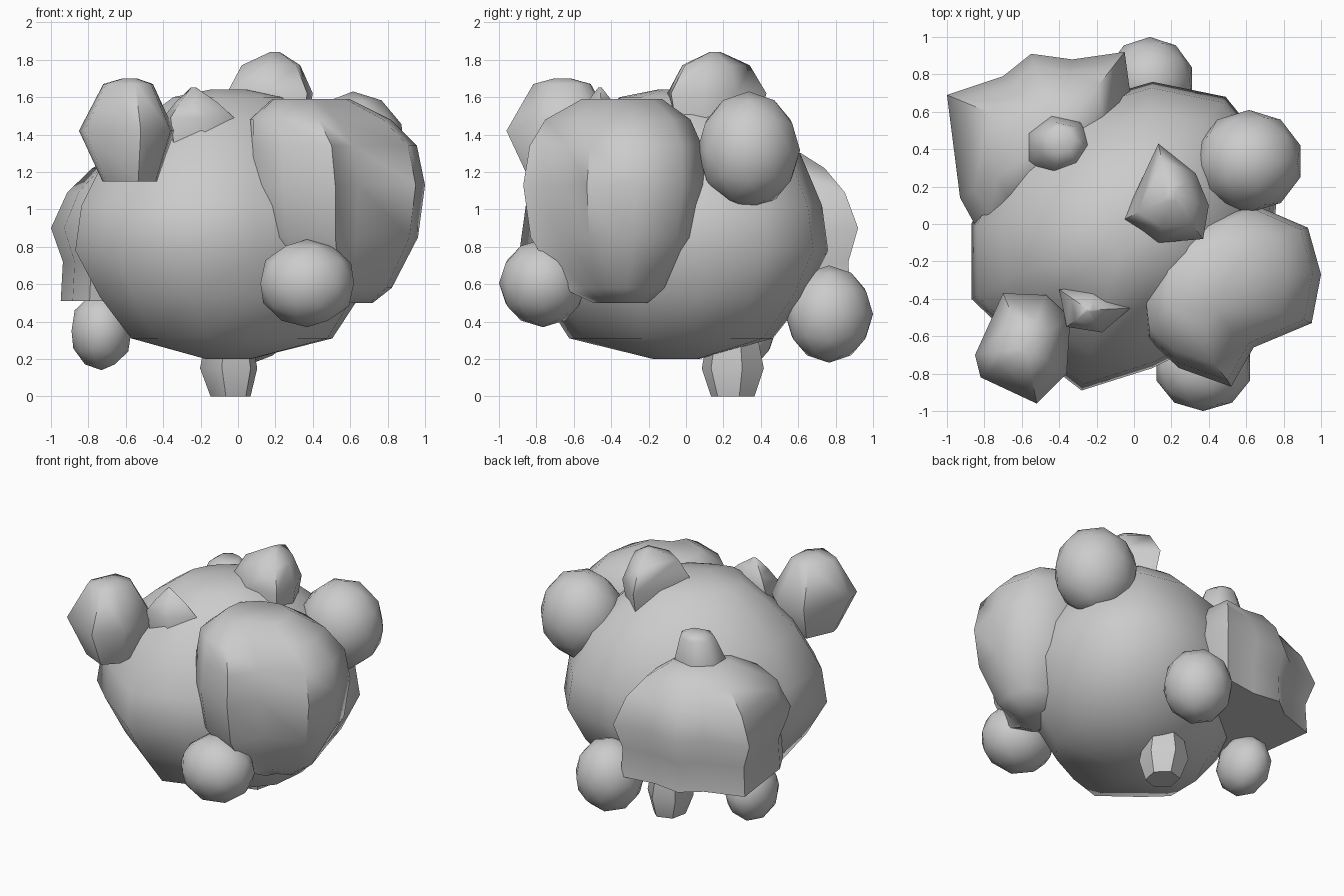
import bpy, bmesh, math
from mathutils import Vector

if "Cube" in bpy.data.objects:
    bpy.data.objects.remove(bpy.data.objects["Cube"])


def finish(name, bm, angle=55):
    bmesh.ops.recalc_face_normals(bm, faces=bm.faces)
    mesh = bpy.data.meshes.new(name)
    bm.to_mesh(mesh)
    bm.free()
    ob = bpy.data.objects.new(name, mesh)
    bpy.context.collection.objects.link(ob)
    bpy.ops.object.select_all(action='DESELECT')
    ob.select_set(True)
    bpy.context.view_layer.objects.active = ob
    bpy.ops.object.shade_smooth_by_angle(angle=math.radians(angle))
    return ob


def lump(name, outline, centre, levels):
    """Stack scaled copies of a plan outline; level = (z, scale, shift x, shift y)."""
    bm = bmesh.new()
    rings = []
    cx, cy = centre
    for z, s, dx, dy in levels:
        rings.append([bm.verts.new((cx + (x - cx) * s + dx, cy + (y - cy) * s + dy, z))
                      for x, y in outline])
    n = len(outline)
    for a, b in zip(rings, rings[1:]):
        for i in range(n):
            j = (i + 1) % n
            bm.faces.new((a[i], a[j], b[j], b[i]))
    bm.faces.new(rings[0])
    bm.faces.new(rings[-1])
    return finish(name, bm)


def pebble(name, lo, hi):
    """Low-poly ball stretched to fill a box."""
    bm = bmesh.new()
    bmesh.ops.create_icosphere(bm, subdivisions=2, radius=1)
    lo, hi = Vector(lo), Vector(hi)
    for k in range(3):
        m = max(v.co[k] for v in bm.verts)
        for v in bm.verts:
            v.co[k] = (lo[k] + hi[k]) / 2 + v.co[k] / m * (hi[k] - lo[k]) / 2
    return finish(name, bm)


# main boulder
lump("main_boulder",
     [(-.87, -.40), (-.66, -.60), (-.28, -.89), (.10, -.77), (.48, -.58), (.72, -.30),
      (.76, .10), (.70, .42), (.49, .68), (.10, .76), (-.35, .63), (-.70, .34), (-.87, 0)],
     (-.05, -.05),
     [(.20, .15, 0, 0), (.31, .66, .02, -.02), (.53, .85, .01, 0), (.78, 1, 0, 0),
      (1.02, .96, 0, 0), (1.30, .79, 0, .02), (1.48, .56, 0, .01), (1.60, .36, 0, 0), (1.64, .12, 0, 0)])

# large lobe at the front right
lump("front_right_lobe",
     [(.06, -.45), (.10, -.20), (.33, .02), (.65, .10), (.93, -.02), (1.0, -.27),
      (.95, -.53), (.64, -.66), (.52, -.87), (.24, -.77), (.08, -.62)],
     (.53, -.38),
     [(.50, .30, .05, .03), (.58, .58, .02, 0), (.85, .92, 0, 0), (1.13, 1, 0, 0),
      (1.34, .95, -.02, .01), (1.48, .80, -.09, .02), (1.59, .44, -.14, .04)])

# angular lobe at the back left
lump("back_left_lobe",
     [(-1, .69), (-.70, .79), (-.55, .91), (-.33, .88), (-.05, .92), (0, .55),
      (-.25, .20), (-.83, -.04), (-.93, .14)],
     (-.42, .45),
     [(.51, .91, 0, 0), (.72, .89, 0, 0), (.90, 1, 0, 0), (1.09, .85, 0, 0),
      (1.22, .62, 0, 0), (1.30, .35, 0, 0)])

# faceted knob at the upper left
lump("upper_left_knob",
     [(-.70, -.37), (-.47, -.38), (-.34, -.50), (-.36, -.80), (-.52, -.96), (-.82, -.82), (-.85, -.70)],
     (-.60, -.66),
     [(1.15, .58, .02, 0), (1.42, 1, 0, 0), (1.67, .52, .01, 0), (1.70, .15, .02, 0)])

# pointed knob on top
lump("top_knob",
     [(.13, .43), (-.06, .02), (.13, -.10), (.37, -.08), (.40, .10), (.33, .27)],
     (.19, .12),
     [(1.38, .8, 0, 0), (1.62, 1, 0, 0), (1.77, .68, 0, .01), (1.84, .12, .01, .03)])

# small shard on the front of the crown
lump("crown_shard",
     [(-.40, -.35), (-.21, -.34), (-.02, -.45), (-.17, -.58), (-.36, -.55)],
     (-.24, -.46),
     [(1.34, .85, 0, 0), (1.49, 1, 0, 0), (1.57, .6, 0, 0), (1.65, .08, 0, 0)])

# stub on the back of the crown
ring = [(-.40 + .17 * math.cos(a), .41 + .16 * math.sin(a))
        for a in (i * math.tau / 7 for i in range(7))]
lump("back_crown_stub", ring, (-.40, .41),
     [(1.05, 1.1, 0, 0), (1.29, 1.08, 0, 0), (1.46, .72, .01, .02), (1.49, .45, .01, .04)])

# foot under the boulder
ring = [(-.05 + .16 * math.cos(a), .25 + .17 * math.sin(a))
        for a in (i * math.tau / 6 + .3 for i in range(6))]
lump("foot", ring, (-.05, .25),
     [(0, .7, .01, 0), (.15, 1, 0, 0), (.32, .8, 0, 0)])

# rounded knobs
pebble("upper_right_knob", (.34, .06, 1.0), (.89, .61, 1.63))
pebble("front_knob", (.12, -1.0, .37), (.62, -.53, .84))
pebble("back_knob", (-.14, .53, .18), (.31, 1.0, .70))
pebble("lower_left_knob", (-.89, .06, .14), (-.57, .48, .56))
